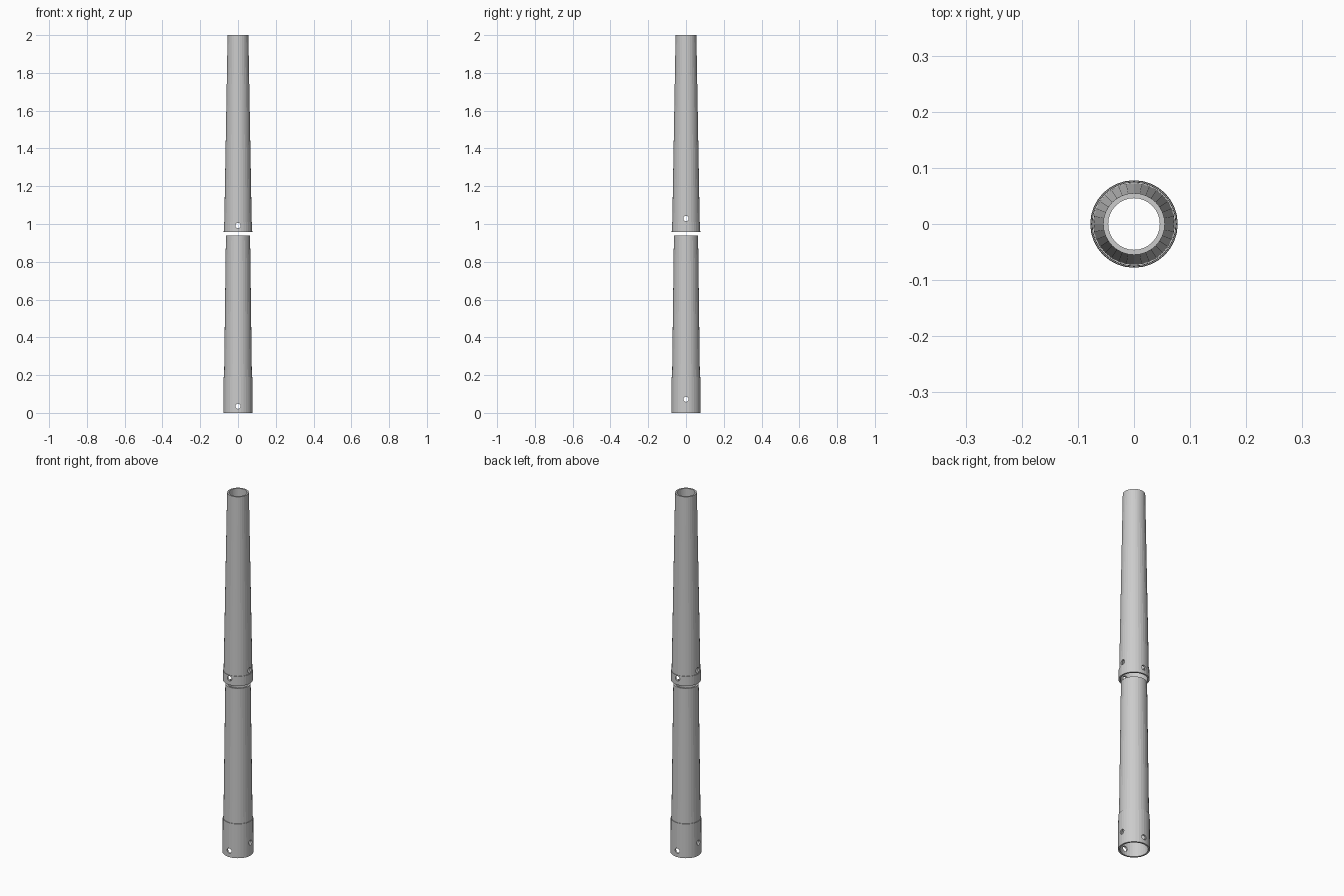
import bpy, bmesh, math
from mathutils import Matrix

cube = bpy.data.objects.get("Cube")
if cube:
    bpy.data.objects.remove(cube, do_unlink=True)

SIDES = 32
HOLE_RADIUS = 0.014

steel = bpy.data.materials.new("grey steel")
steel.use_nodes = True
grey = (0.6, 0.6, 0.6, 1)
steel.diffuse_color = grey
steel.node_tree.nodes["Principled BSDF"].inputs["Base Color"].default_value = grey


def add_object(name, bm):
    bmesh.ops.recalc_face_normals(bm, faces=bm.faces)
    mesh = bpy.data.meshes.new(name)
    bm.to_mesh(mesh)
    bm.free()
    mesh.materials.append(steel)
    obj = bpy.data.objects.new(name, mesh)
    bpy.context.collection.objects.link(obj)
    return obj


def lathe(name, profile):
    """Turn a closed (radius, height) outline around z."""
    bm = bmesh.new()
    rings = []
    for i in range(SIDES):
        a = math.tau * i / SIDES
        rings.append([bm.verts.new((r * math.cos(a), r * math.sin(a), z))
                      for r, z in profile])
    for i, ring in enumerate(rings):
        after = rings[(i + 1) % SIDES]
        for j in range(len(profile)):
            k = (j + 1) % len(profile)
            bm.faces.new((ring[j], after[j], after[k], ring[k]))
    return add_object(name, bm)


def drill(tube, z, axis):
    """Cut a bolt hole right through the tube."""
    bm = bmesh.new()
    bmesh.ops.create_cone(bm, cap_ends=True, segments=12, radius1=HOLE_RADIUS,
                          radius2=HOLE_RADIUS, depth=0.4)
    turn = Matrix.Rotation(math.pi / 2, 4, axis)
    bmesh.ops.transform(bm, matrix=Matrix.Translation((0, 0, z)) @ turn, verts=bm.verts)
    cutter = add_object("hole_cutter", bm)
    cutter.hide_render = True
    mod = tube.modifiers.new("bolt hole", 'BOOLEAN')
    mod.operation = 'DIFFERENCE'
    mod.solver = 'EXACT'
    mod.object = cutter
    bpy.context.view_layer.objects.active = tube
    bpy.ops.object.modifier_apply(modifier=mod.name)
    bpy.data.objects.remove(cutter, do_unlink=True)


# Lower tapered tube with its foot collar
lower = lathe("lower_tube", [
    (0.078, 0), (0.077, 0.19), (0.0735, 0.19), (0.064, 0.938),
    (0.055, 0.938), (0.066, 0.19), (0.069, 0)])

# Upper tapered tube with its short socket collar
upper = lathe("upper_tube", [
    (0.0755, 0.957), (0.075, 1.01), (0.0725, 1.01), (0.055, 2),
    (0.046, 2), (0.064, 1.01), (0.067, 0.957)])

# Crossed bolt holes near the foot of each tube
for tube, base in ((lower, 0), (upper, 0.957)):
    drill(tube, base + 0.035, 'X')
    drill(tube, base + 0.072, 'Y')
